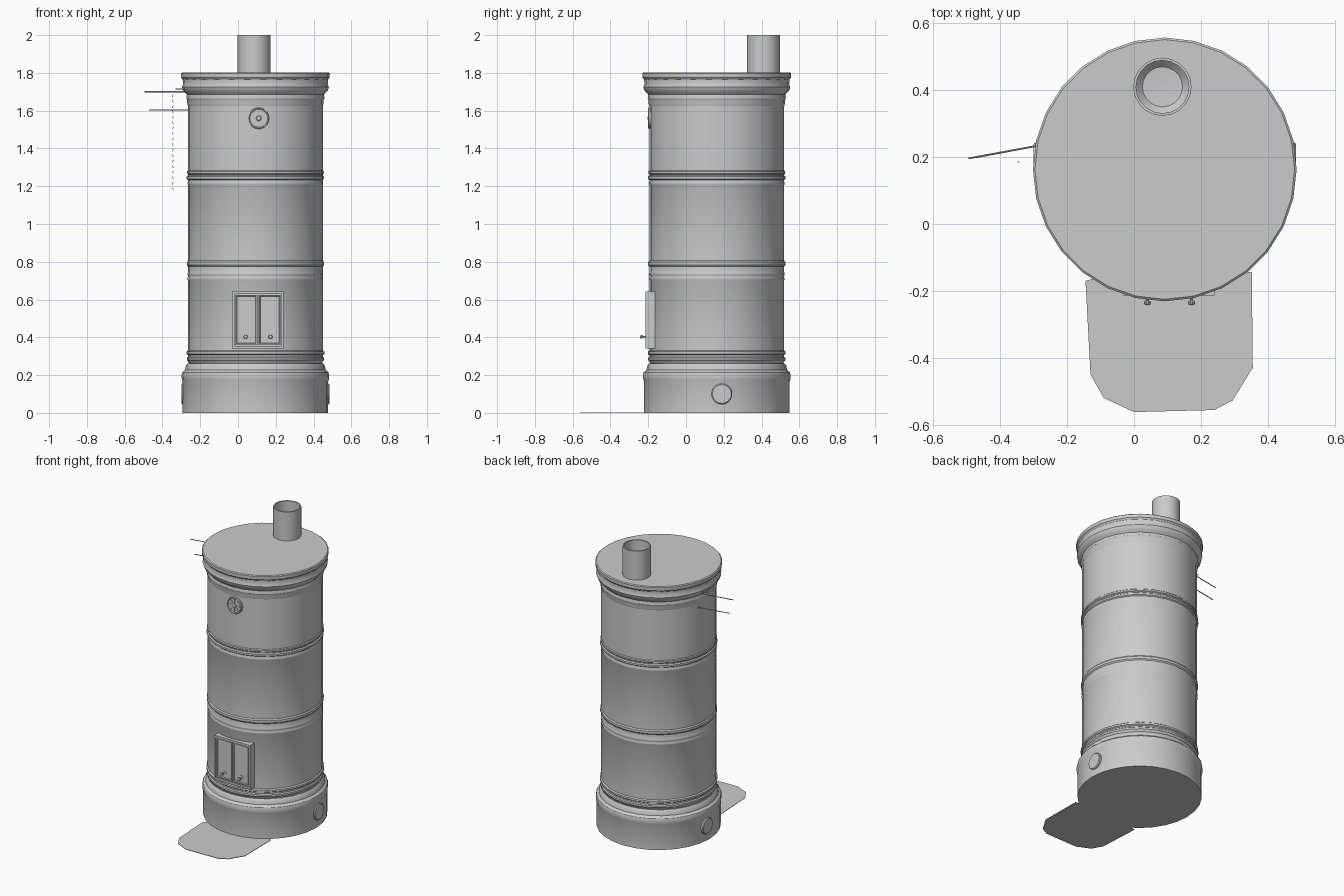
import bpy, bmesh, math
from mathutils import Vector, Matrix

if "Cube" in bpy.data.objects:
    bpy.data.objects.remove(bpy.data.objects["Cube"])

CX, CY = 0.092, 0.163          # stove axis
grey = bpy.data.materials.new("light grey glaze")
grey.diffuse_color = (0.6, 0.6, 0.6, 1)
grey.use_nodes = True
grey.node_tree.nodes["Principled BSDF"].inputs["Base Color"].default_value = grey.diffuse_color


def finish(name, bm, smooth=True, angle=32):
    bmesh.ops.recalc_face_normals(bm, faces=bm.faces)
    me = bpy.data.meshes.new(name)
    bm.to_mesh(me)
    bm.free()
    ob = bpy.data.objects.new(name, me)
    bpy.context.collection.objects.link(ob)
    me.materials.append(grey)
    if smooth:
        bpy.ops.object.select_all(action='DESELECT')
        ob.select_set(True)
        bpy.context.view_layer.objects.active = ob
        bpy.ops.object.shade_smooth_by_angle(angle=math.radians(angle))
    return ob


def lathe(name, profile, segs, matrix):
    """Revolve (radius, height) points; radius 0 closes an end."""
    bm = bmesh.new()
    rings = []
    for r, z in profile:
        n = 1 if r == 0 else segs
        rings.append([bm.verts.new(matrix @ Vector((r * math.cos(2 * math.pi * i / segs),
                                                    r * math.sin(2 * math.pi * i / segs), z)))
                      for i in range(n)])
    for a, b in zip(rings, rings[1:]):
        for i in range(segs):
            j = (i + 1) % segs
            quad = [a[i % len(a)], a[j % len(a)], b[j % len(b)], b[i % len(b)]]
            bm.faces.new(list(dict.fromkeys(quad)))
    return finish(name, bm)


def box(bm, x0, x1, y0, y1, z0, z1):
    m = Matrix.Translation(((x0 + x1) / 2, (y0 + y1) / 2, (z0 + z1) / 2)) @ \
        Matrix.Diagonal((x1 - x0, y1 - y0, z1 - z0, 1))
    return bmesh.ops.create_cube(bm, size=1, matrix=m)["verts"]


def rod(bm, a, b, r, segs=6):
    a, b = Vector(a), Vector(b)
    m = Matrix.Translation((a + b) / 2) @ (b - a).to_track_quat('Z', 'Y').to_matrix().to_4x4()
    bmesh.ops.create_cone(bm, cap_ends=True, segments=segs, radius1=r, radius2=r,
                          depth=(b - a).length, matrix=m)


axis = Matrix.Translation((CX, CY, 0))

# plinth with sloped shoulder
lathe("plinth", [(0, 0), (.385, 0), (.385, .165), (.389, .175), (.391, .20), (.387, .215),
                 (.372, .228), (.368, .25), (.358, .262), (0, .262)], 28, axis)


def bead(z, r=.357, d=.006, h=.012):
    """Small raised moulding around the body."""
    return [(r, z - h), (r + d, z - h / 2), (r + d, z + h / 2), (r, z + h)]


# tiled body with ring mouldings
body = [(0, .26), (.352, .26)] + bead(.285) + bead(.318, d=.008)
body += bead(.71, d=.002, h=.008) + bead(.735, d=.002, h=.008) + bead(.79, d=.006, h=.016)
body += bead(1.215, d=.002, h=.008) + bead(1.245, d=.007, h=.012) + bead(1.273, d=.005, h=.010)
body += [(.357, 1.63), (0, 1.63)]
lathe("tiled_body", body, 28, axis)

# cornice and flat lid
lathe("cornice", [(0, 1.625), (.357, 1.625), (.361, 1.638), (.361, 1.655), (.366, 1.665),
                  (.363, 1.685), (.372, 1.695), (.384, 1.708), (.389, 1.725), (.383, 1.74),
                  (.385, 1.765), (.393, 1.775), (.394, 1.797), (.388, 1.802), (0, 1.802)], 28, axis)

# open flue pipe
lathe("flue_pipe", [(.087, 1.79), (.087, 2.0), (.079, 2.0), (.079, 1.83), (.06, 1.81), (0, 1.806)],
      20, Matrix.Translation((.085, .41, 0)))

# firebox: frame, two panelled leaves and knobs
bm = bmesh.new()
box(bm, -.025, .235, -.205, -.16, .347, .637)
for x in (-.025, .235):
    box(bm, x - .006, x + .006, -.214, -.165, .34, .643)
for z in (.348, .636):
    box(bm, -.03, .24, -.214, -.165, z - .007, z + .007)
finish("door_frame", bm, False)
bm = bmesh.new()
for x0, x1 in ((-.016, .102), (.108, .226)):
    box(bm, x0, x1, -.214, -.20, .36, .625)
front = [f for f in bm.faces if f.calc_center_median().y < -.213]
bmesh.ops.inset_individual(bm, faces=front, thickness=.010, depth=0)
bmesh.ops.inset_individual(bm, faces=front, thickness=.004, depth=-.006)
finish("door_leaves", bm, False)
for side, x in (("left", .04), ("right", .172)):
    face = Matrix.Translation((x, -.205, .403)) @ Matrix.Rotation(math.pi / 2, 4, 'X')
    lathe("door_knob_" + side, [(.014, 0), (.014, .006), (.005, .009), (.005, .024),
                                (.011, .028), (.009, .036), (0, .038)], 10, face)

# round vent with a rosette of petals
vent = Matrix.Translation((.11, -.19, 1.56)) @ Matrix.Rotation(math.pi / 2, 4, 'X')
lathe("vent_disc", [(.057, -.01), (.057, .006), (.052, .010), (.047, .006), (.014, .006),
                    (.011, .012), (0, .013)], 20, vent)
bm = bmesh.new()
for i in range(8):
    m = vent @ Matrix.Rotation(i * math.pi / 4, 4, 'Z') @ Matrix.Translation((.029, 0, .007)) \
        @ Matrix.Diagonal((.024, .009, .004, 1))
    bmesh.ops.create_cube(bm, size=1, matrix=m)
finish("vent_petals", bm, False)

# round cleaning covers on both sides of the plinth
for name, s in (("left", -1), ("right", 1)):
    m = Matrix.Translation((CX + s * .375, .19, .10)) @ Matrix.Rotation(s * math.pi / 2, 4, 'Y')
    lathe("cleaning_cover_" + name, [(.055, 0), (.055, .012), (.050, .017), (0, .017)], 18, m)

# damper rods and hanging chain
bm = bmesh.new()
rod(bm, (-.495, .196, 1.70), (-.24, .243, 1.70), .003)
rod(bm, (-.47, .20, 1.603), (-.24, .243, 1.603), .003)
rod(bm, (-.33, .226, 1.715), (-.27, .237, 1.715), .003)
finish("damper_rods", bm)
bm = bmesh.new()
for i in range(18):
    z = 1.18 + i * .029
    w = .002 * (-1) ** i
    rod(bm, (-.345 + w, .186, z), (-.345 - w, .186, z + .014), .0015, 4)
finish("damper_chain", bm, False)

# hearth plate with clipped corners
bm = bmesh.new()
outline = [(-.145, -.17), (-.13, -.45), (-.09, -.52), (0, -.562), (.24, -.556), (.295, -.527),
           (.355, -.43), (.352, -.145), (.10, -.10)]
base = bm.faces.new([bm.verts.new((x, y, 0)) for x, y in outline])
top = bmesh.ops.extrude_face_region(bm, geom=[base], use_keep_orig=True)["geom"]
bmesh.ops.translate(bm, vec=(0, 0, .003), verts=[v for v in top if isinstance(v, bmesh.types.BMVert)])
finish("hearth_plate", bm, False)
